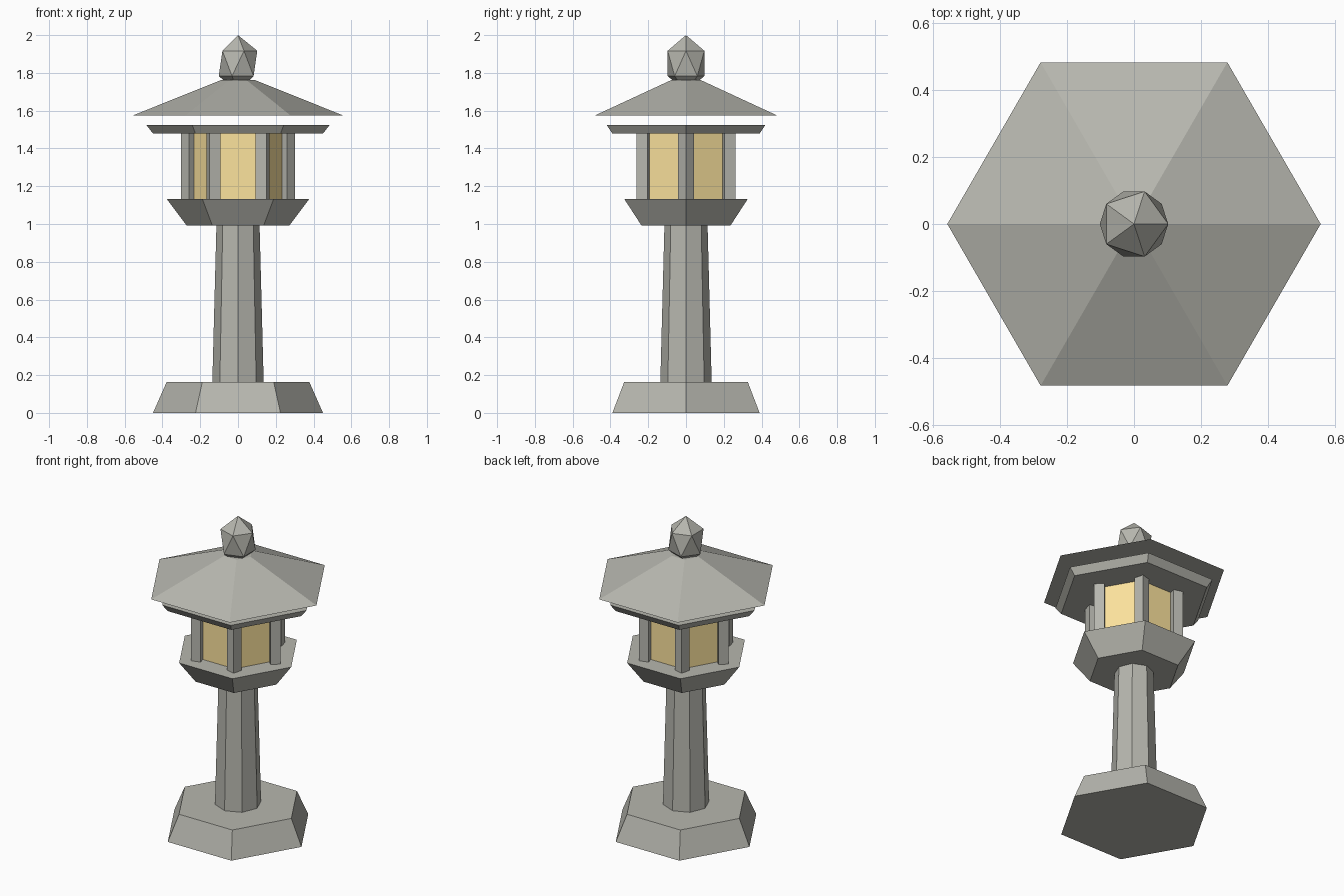
import bpy, bmesh
from math import cos, sin, tau, radians

if "Cube" in bpy.data.objects:
    bpy.data.objects.remove(bpy.data.objects["Cube"])


def make_material(name, rgb):
    mat = bpy.data.materials.new(name)
    mat.diffuse_color = (*rgb, 1)
    mat.use_nodes = True
    mat.node_tree.nodes["Principled BSDF"].inputs["Base Color"].default_value = mat.diffuse_color
    return mat


stone = make_material("stone", (0.47, 0.47, 0.425))
glow = make_material("warm_glow", (0.98, 0.77, 0.34))


def make_object(name, bm, material=stone):
    bmesh.ops.recalc_face_normals(bm, faces=bm.faces)
    mesh = bpy.data.meshes.new(name)
    bm.to_mesh(mesh)
    bm.free()
    obj = bpy.data.objects.new(name, mesh)
    bpy.context.collection.objects.link(obj)
    mesh.materials.append(material)
    return obj


def frustum(name, sides, r0, z0, r1, z1, material=stone):
    """Closed tapered prism with its first corner on +x."""
    bm = bmesh.new()
    low, high = [[bm.verts.new((r * cos(tau * i / sides), r * sin(tau * i / sides), z))
                  for i in range(sides)] for r, z in ((r0, z0), (r1, z1))]
    for i in range(sides):
        j = (i + 1) % sides
        bm.faces.new((low[i], low[j], high[j], high[i]))
    bm.faces.new(low[::-1])
    bm.faces.new(high)
    return make_object(name, bm, material)


# Foot, shaft and lantern platform
frustum("base", 6, 0.45, 0.0, 0.378, 0.163)
frustum("shaft", 8, 0.136, 0.16, 0.114, 1.0)
frustum("platform", 6, 0.272, 0.992, 0.377, 1.132)

# Light chamber with square posts at its corners
frustum("light_chamber", 6, 0.24, 1.13, 0.24, 1.482, glow)
for k in range(6):
    a = radians(60 * k)
    post = frustum(f"corner_post_{k + 1}", 4, 0.042, 1.13, 0.042, 1.482)
    post.location = (0.26 * cos(a), 0.26 * sin(a), 0)
    post.rotation_euler.z = a

# Eave plate, and the roof sitting clear above it
frustum("eave_plate", 6, 0.45, 1.479, 0.485, 1.524)
frustum("roof", 6, 0.556, 1.575, 0.09, 1.762)

# Faceted finial
bm = bmesh.new()
bmesh.ops.create_icosphere(bm, subdivisions=1, radius=1.0)
bmesh.ops.scale(bm, verts=bm.verts, vec=(0.114, 0.114, 0.15))
bmesh.ops.translate(bm, verts=bm.verts, vec=(0, 0, 1.85))
make_object("finial", bm)
